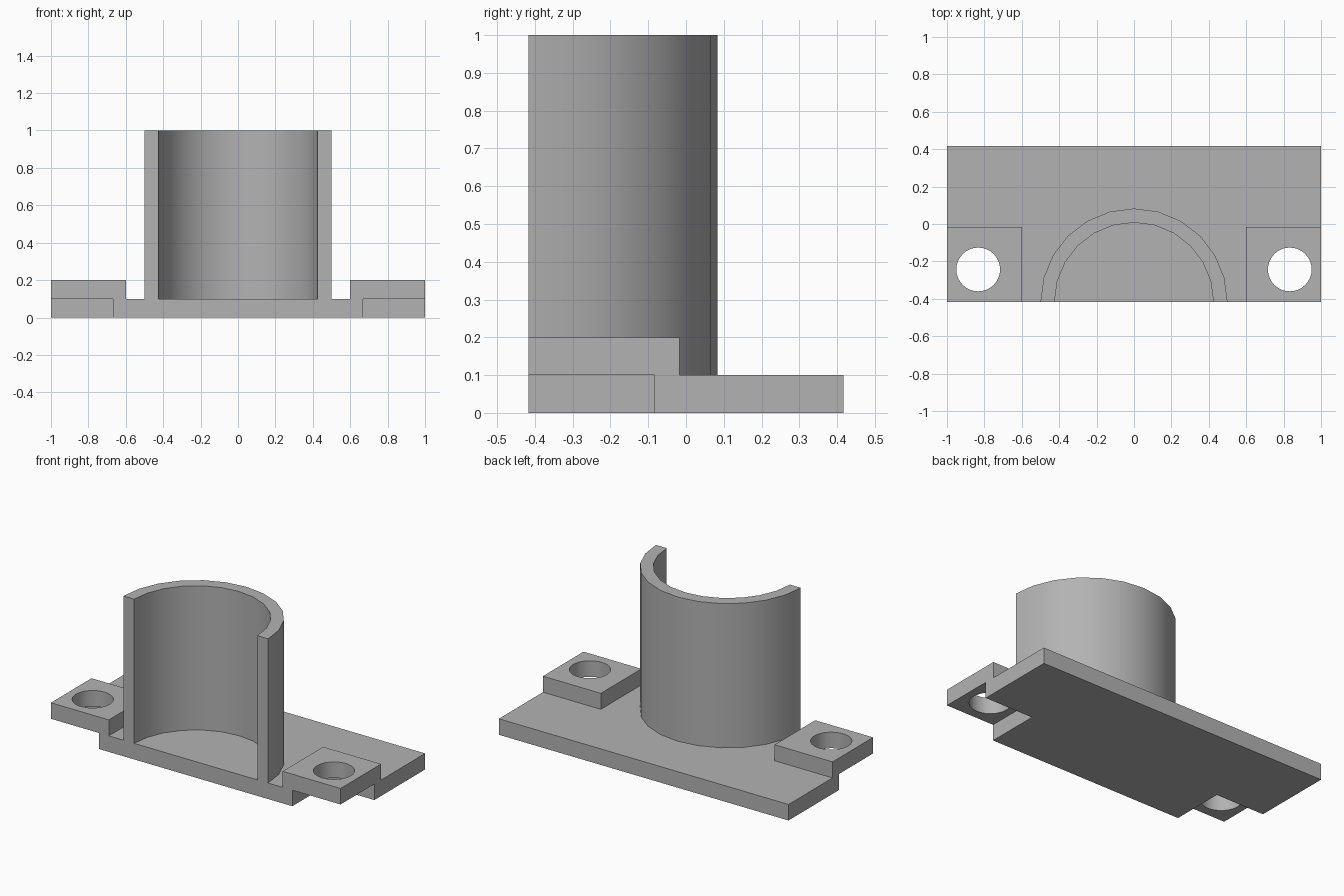
import bpy
import bmesh
from math import cos, sin, pi, radians

cube = bpy.data.objects.get("Cube")
if cube:
    bpy.data.objects.remove(cube, do_unlink=True)

GREY = (0.45, 0.45, 0.45, 1)
grey = bpy.data.materials.new("plain grey")
grey.use_nodes = True
grey.diffuse_color = GREY
grey.node_tree.nodes["Principled BSDF"].inputs["Base Color"].default_value = GREY

FRONT, BACK = -0.417, 0.417


def arc(cx, cy, radius, start, end, steps):
    angles = [start + (end - start) * i / steps for i in range(steps + 1)]
    return [(cx + radius * cos(a), cy + radius * sin(a)) for a in angles]


def prism(name, loops, bottom, top):
    """Fill the outline (and any hole loops) and extrude it upwards."""
    bm = bmesh.new()
    edges = []
    for loop in loops:
        verts = [bm.verts.new((x, y, bottom)) for x, y in loop]
        edges += [bm.edges.new((v, verts[i - 1])) for i, v in enumerate(verts)]
    bmesh.ops.triangle_fill(bm, use_beauty=True, edges=edges)
    result = bmesh.ops.extrude_face_region(bm, geom=bm.faces[:], use_keep_orig=True)
    raised = [g for g in result["geom"] if isinstance(g, bmesh.types.BMVert)]
    bmesh.ops.translate(bm, verts=raised, vec=(0, 0, top - bottom))
    bmesh.ops.recalc_face_normals(bm, faces=bm.faces[:])
    mesh = bpy.data.meshes.new(name)
    bm.to_mesh(mesh)
    bm.free()
    mesh.materials.append(grey)
    obj = bpy.data.objects.new(name, mesh)
    bpy.context.collection.objects.link(obj)
    bpy.ops.object.select_all(action="DESELECT")
    obj.select_set(True)
    bpy.context.view_layer.objects.active = obj
    bpy.ops.object.shade_smooth_by_angle(angle=radians(30))
    return obj


# Base plate with its two front corners notched
half = [(0.667, FRONT), (0.667, -0.083), (1, -0.083), (1, BACK)]
prism("base_plate", [half + [(-x, y) for x, y in reversed(half)]], 0, 0.1)

# Half-round sleeve, open to the front
outer = arc(0, FRONT, 0.5, 0, pi, 12)
inner = arc(0, FRONT, 0.425, pi, 0, 12)
prism("half_sleeve", [outer + inner], 0.1, 1)

# Mounting lugs with bolt holes over the notches
for side, label in ((1, "left"), (-1, "right")):
    outline = [(0.6, FRONT), (1, FRONT), (1, -0.017), (0.6, -0.017)]
    hole = arc(0.833, -0.243, 0.117, 0, 2 * pi, 32)[:-1]
    loops = [[(side * x, y) for x, y in loop] for loop in (outline, hole)]
    prism(label + "_lug", loops, 0.1, 0.2)
